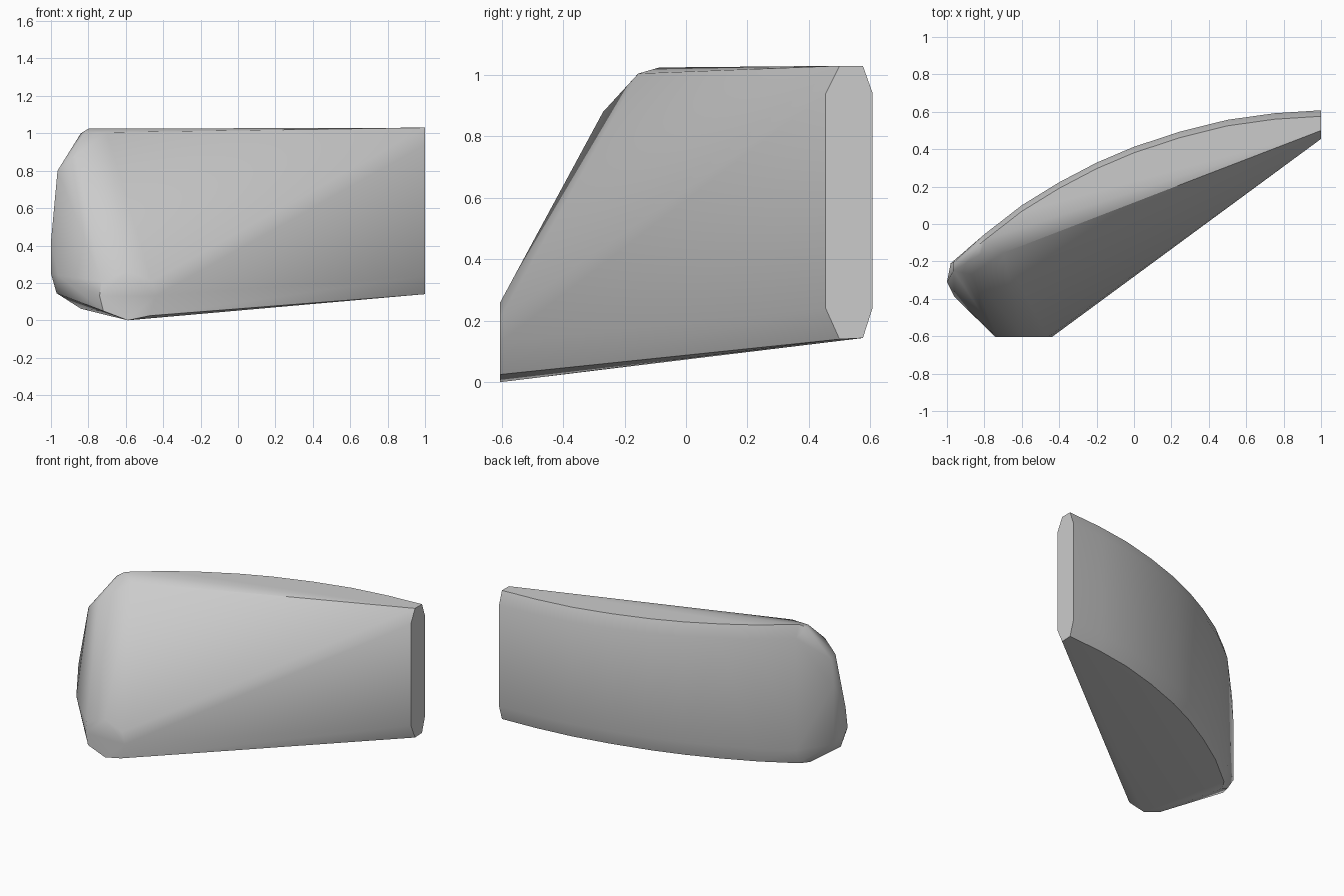
import bpy, bmesh, math

cube = bpy.data.objects.get("Cube")
if cube:
    bpy.data.objects.remove(cube, do_unlink=True)


def floor_at(y):
    return 0.003 + 0.116 * (y + 0.605)


points = []

# Curved back: four rows of points following one arc
arc = [(-0.8, -0.055), (-0.6, 0.1), (-0.4, 0.223), (-0.2, 0.328), (0, 0.413),
       (0.25, 0.495), (0.5, 0.557), (0.75, 0.592), (1, 0.608)]
for x, y in arc:
    low = floor_at(y)
    inner = y - 0.032
    points += [(x, inner, low), (x, y, low + 0.1), (x, y, 0.94),
               (x, inner, 1.027 + 0.003 * x)]

# Flat end: front edge of the narrow bevelled face
points += [(1, 0.5, 0.14), (1, 0.455, 0.24), (1, 0.455, 0.94), (1, 0.5, 1.03)]

# Blunt tip: small flat polygon at the front
tip = [(-0.59, 0), (-0.47, 0.025), (-0.44, 0.13), (-0.46, 0.21),
       (-0.59, 0.26), (-0.73, 0.21), (-0.74, 0.13), (-0.72, 0.05)]
points += [(x, -0.605, z) for x, z in tip]

# Rounded outer corner and upper rim
points += [(-0.70, -0.155, 1.005), (-0.82, -0.16, 1.0), (-0.84, -0.12, 1.0),
           (-0.87, -0.27, 0.88), (-0.965, -0.25, 0.8), (-0.965, -0.205, 0.78),
           (-0.98, -0.21, 0.6), (-0.98, -0.21, 0.2), (-1, -0.31, 0.42),
           (-1, -0.31, 0.25), (-0.96, -0.39, 0.24), (-0.97, -0.3, 0.145),
           (-0.94, -0.22, 0.13), (-0.84, -0.15, 0.062)]

bm = bmesh.new()
for p in points:
    bm.verts.new(p)
hull = bmesh.ops.convex_hull(bm, input=bm.verts)
unused = {v for v in hull["geom_interior"] + hull["geom_unused"]
          if isinstance(v, bmesh.types.BMVert)}
bmesh.ops.delete(bm, geom=list(unused), context="VERTS")
bmesh.ops.dissolve_limit(bm, angle_limit=math.radians(1),
                         verts=bm.verts, edges=bm.edges)
bmesh.ops.recalc_face_normals(bm, faces=bm.faces)

mesh = bpy.data.meshes.new("curved_shell")
bm.to_mesh(mesh)
bm.free()
shell = bpy.data.objects.new("curved_shell", mesh)
bpy.context.collection.objects.link(shell)

# Single plain grey
grey = bpy.data.materials.new("plain_grey")
grey.use_nodes = True
colour = (0.6, 0.6, 0.6, 1)
grey.diffuse_color = colour
grey.node_tree.nodes["Principled BSDF"].inputs["Base Color"].default_value = colour
mesh.materials.append(grey)

# Smooth bevels with sharp rims kept
bpy.ops.object.select_all(action="DESELECT")
shell.select_set(True)
bpy.context.view_layer.objects.active = shell
bpy.ops.object.shade_smooth_by_angle(angle=math.radians(40))
